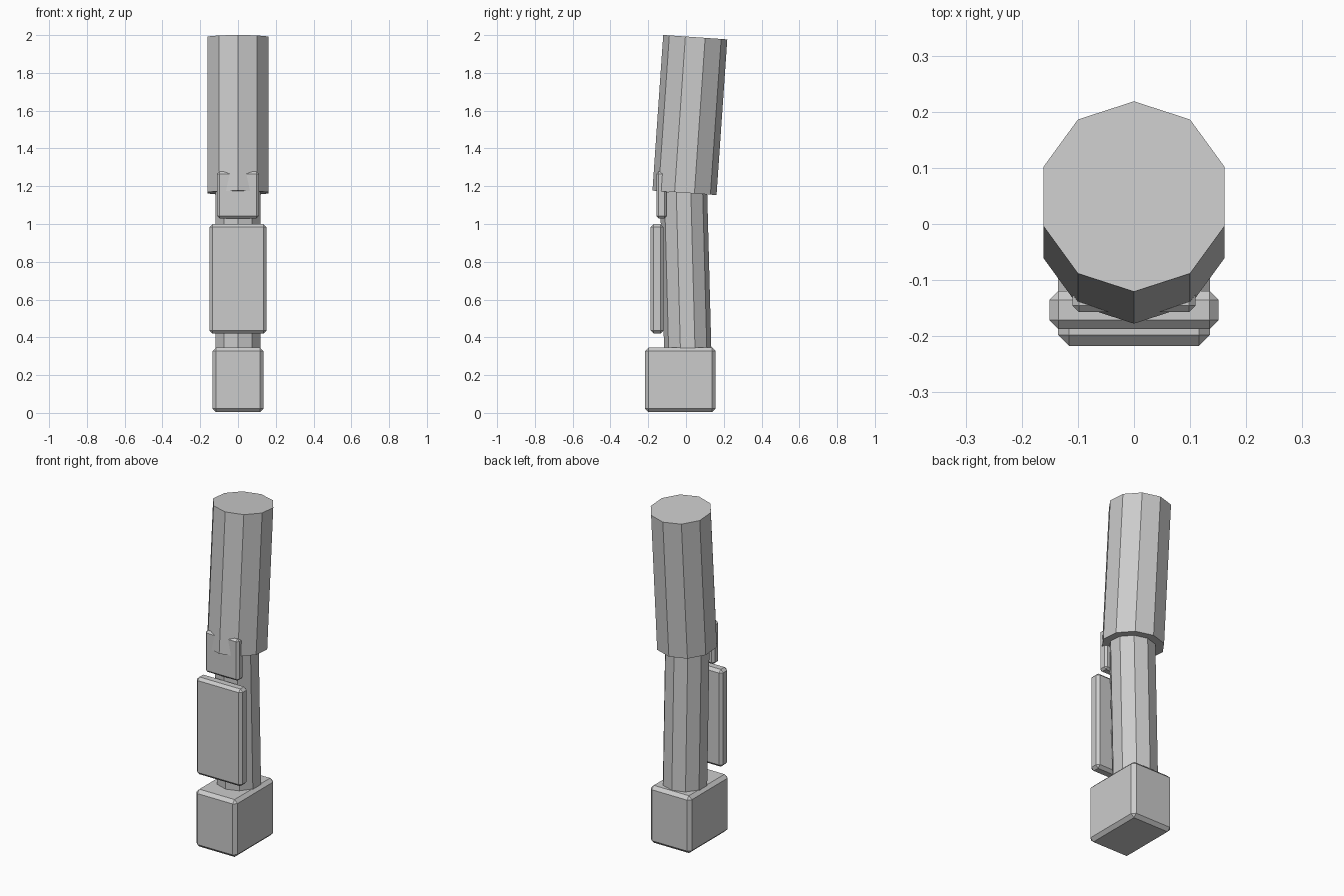
import bpy
from math import pi
from mathutils import Vector, Matrix

if "Cube" in bpy.data.objects:
    bpy.data.objects.remove(bpy.data.objects["Cube"])


def limb(name, radius, bottom, top):
    # ten-sided cylinder between two centre points, a corner facing front
    a, b = Vector(bottom), Vector(top)
    d = b - a
    bpy.ops.mesh.primitive_cylinder_add(vertices=10, radius=radius, depth=d.length)
    ob = bpy.context.object
    ob.name = name
    tilt = Vector((0, 0, 1)).rotation_difference(d).to_matrix().to_4x4()
    ob.matrix_world = Matrix.Translation((a + b) / 2) @ tilt
    return ob


def block(name, lo, hi, bevel):
    # chamfered box between two corners
    lo, hi = Vector(lo), Vector(hi)
    bpy.ops.mesh.primitive_cube_add(size=1, location=(lo + hi) / 2)
    ob = bpy.context.object
    ob.name = name
    ob.scale = hi - lo
    bpy.ops.object.transform_apply(location=False, rotation=False, scale=True)
    m = ob.modifiers.new("chamfer", 'BEVEL')
    m.width = bevel
    m.segments = 1
    return ob


# upper and lower leg
limb("thigh", 0.17, (0, -0.008, 1.165), (0, 0.049, 1.989))
limb("shin", 0.125, (0, 0.009, 0.338), (0, -0.013, 1.172))

# boot and armour plates
block("boot", (-0.135, -0.217, 0.004), (0.135, 0.157, 0.346), 0.019)
block("shin_guard", (-0.151, -0.187, 0.42), (0.151, -0.119, 1.0), 0.016)
block("knee_guard", (-0.11, -0.157, 1.03), (0.11, -0.102, 1.278), 0.012)
